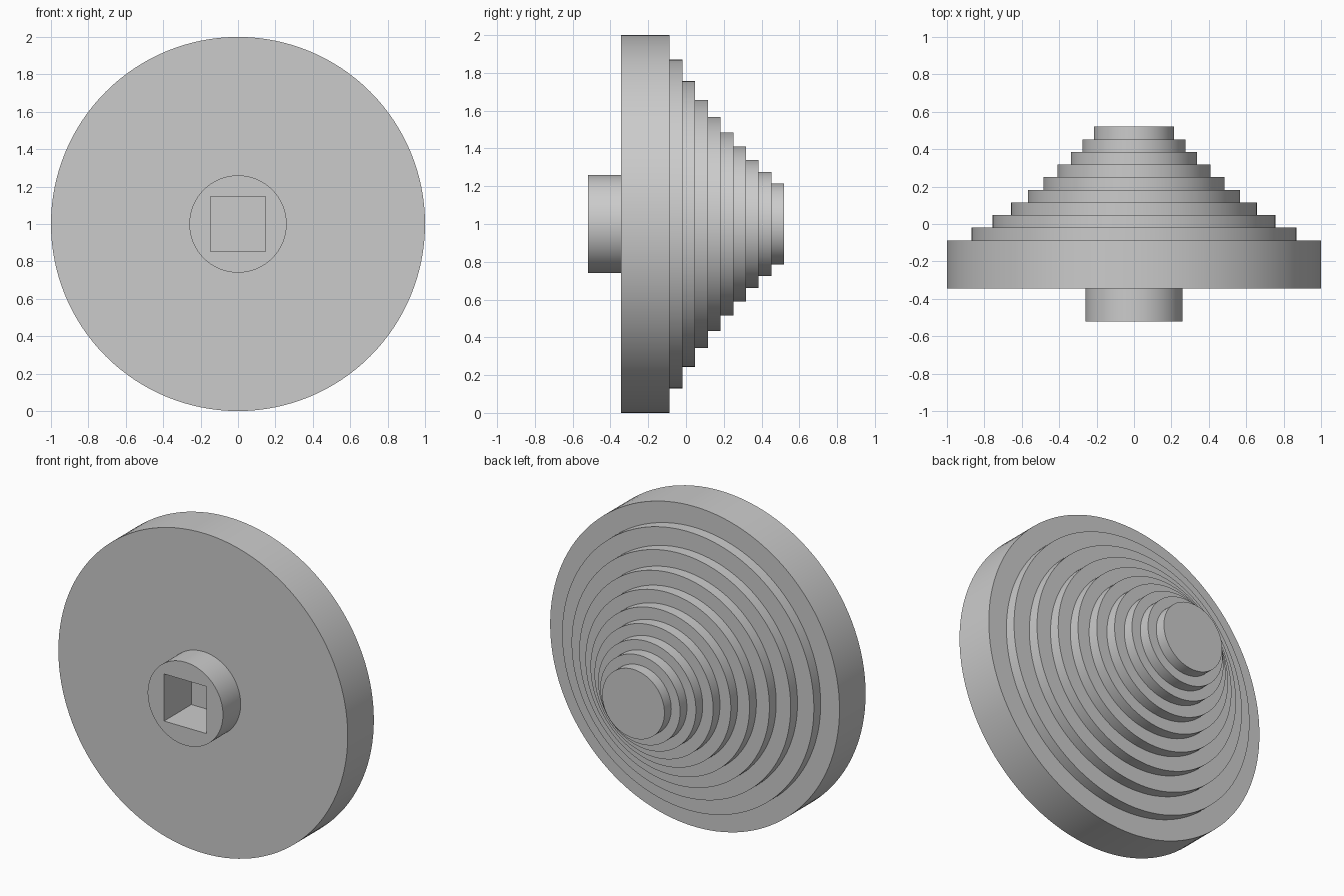
import bpy
import bmesh
from math import cos, sin, tau, radians

cube = bpy.data.objects.get("Cube")
if cube:
    bpy.data.objects.remove(cube, do_unlink=True)

SEGMENTS = 128
CENTRE_Z = 1.0
FRONT, FLANGE_FRONT, FLANGE_BACK, BACK = -0.52, -0.345, -0.087, 0.52
HUB_RADIUS = 0.26
SOCKET_HALF, SOCKET_DEPTH = 0.147, 0.27
STEP_RADII = [0.87, 0.757, 0.657, 0.567, 0.485, 0.41, 0.338, 0.276, 0.215]

# Half profile as (radius, y), from the hub face to the small end
profile = [(HUB_RADIUS, FRONT), (HUB_RADIUS, FLANGE_FRONT),
           (1.0, FLANGE_FRONT), (1.0, FLANGE_BACK)]
step = (BACK - FLANGE_BACK) / len(STEP_RADII)
for i, radius in enumerate(STEP_RADII):
    y = FLANGE_BACK + i * step
    profile += [(radius, y), (radius, y + step)]

bm = bmesh.new()


def ring(radius, y, count, offset=0.0):
    """Closed loop of vertices around the y axis."""
    angles = [tau * (i + offset) / count for i in range(count)]
    return [bm.verts.new((radius * cos(a), y, CENTRE_Z + radius * sin(a)))
            for a in angles]


def bridge(a, b):
    """Quads between two loops of equal length."""
    n = len(a)
    for i in range(n):
        j = (i + 1) % n
        bm.faces.new((a[i], a[j], b[j], b[i]))


def loop_edges(loop):
    return [bm.edges.get((loop[i - 1], loop[i])) for i in range(len(loop))]


# Hub, flange and stepped cone
rings = [ring(r, y, SEGMENTS) for r, y in profile]
for a, b in zip(rings, rings[1:]):
    bridge(a, b)
bm.faces.new(rings[-1])

# Square drive socket
corner = SOCKET_HALF * 2 ** 0.5
mouth = ring(corner, FRONT, 4, 0.5)
floor = ring(corner, FRONT + SOCKET_DEPTH, 4, 0.5)
bridge(mouth, floor)
bm.faces.new(floor)

# Hub face around the socket
bmesh.ops.triangle_fill(bm, use_beauty=True, normal=(0, -1, 0),
                        edges=loop_edges(rings[0]) + loop_edges(mouth))
bmesh.ops.recalc_face_normals(bm, faces=bm.faces[:])

mesh = bpy.data.meshes.new("stepped_cone_wheel")
bm.to_mesh(mesh)
bm.free()
wheel = bpy.data.objects.new("stepped_cone_wheel", mesh)
bpy.context.collection.objects.link(wheel)

# Plain grey material
grey = bpy.data.materials.new("light_grey")
grey.use_nodes = True
colour = (0.6, 0.6, 0.6, 1.0)
grey.diffuse_color = colour
grey.node_tree.nodes["Principled BSDF"].inputs["Base Color"].default_value = colour
mesh.materials.append(grey)

# Smooth round walls with sharp rims
bpy.ops.object.select_all(action="DESELECT")
wheel.select_set(True)
bpy.context.view_layer.objects.active = wheel
bpy.ops.object.shade_smooth_by_angle(angle=radians(30))
